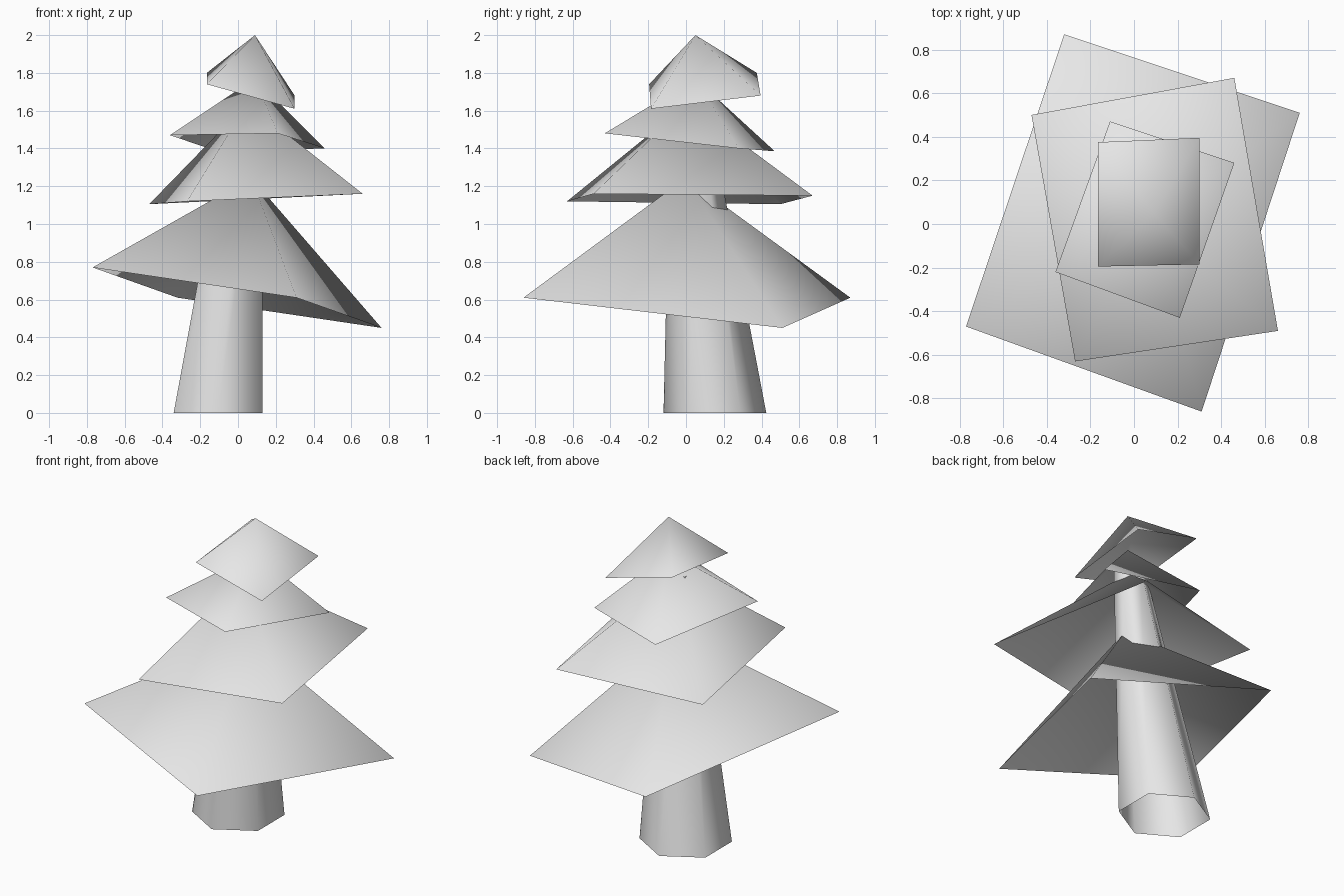
import bpy, bmesh, math
from mathutils import Vector

if "Cube" in bpy.data.objects:
    bpy.data.objects.remove(bpy.data.objects["Cube"])

grey = bpy.data.materials.new("plain_grey")
grey.diffuse_color = (0.8, 0.8, 0.8, 1)
grey.use_nodes = True
grey.node_tree.nodes["Principled BSDF"].inputs["Base Color"].default_value = grey.diffuse_color


def make_object(name, bm):
    """Turn a bmesh into a fully smooth object."""
    bmesh.ops.recalc_face_normals(bm, faces=bm.faces)
    for f in bm.faces:
        f.smooth = True
    mesh = bpy.data.meshes.new(name)
    bm.to_mesh(mesh)
    bm.free()
    mesh.materials.append(grey)
    obj = bpy.data.objects.new(name, mesh)
    bpy.context.collection.objects.link(obj)
    return obj


def foliage_tier(name, apex, corners):
    """Tilted four-sided pyramid shell, open underneath."""
    bm = bmesh.new()
    top = bm.verts.new(apex)
    rim = [bm.verts.new(c) for c in corners]
    for i in range(4):
        bm.faces.new((top, rim[(i + 1) % 4], rim[i]))
    obj = make_object(name, bm)
    # keep the shell normals pointing out and up
    if sum(p.normal.z for p in obj.data.polygons) < 0:
        obj.data.flip_normals()


def hexagon(bm, centre, radius):
    ring = []
    for i in range(6):
        a = math.radians(90 + 60 * i)
        ring.append(bm.verts.new(Vector(centre) + radius * Vector((math.cos(a), math.sin(a), 0))))
    return ring


# leaning six-sided trunk, open at both ends
bm = bmesh.new()
low = hexagon(bm, (-0.105, 0.153, 0), 0.272)
high = hexagon(bm, (0.045, 0.015, 1.65), 0.095)
for i in range(6):
    j = (i + 1) % 6
    bm.faces.new((low[i], low[j], high[j], high[i]))
make_object("trunk", bm)

# four foliage tiers from the bottom up
foliage_tier("lowest_tier", (0.07, 0.0, 1.245),
             [(-0.32, 0.87, 0.61), (0.76, 0.51, 0.45), (0.31, -0.86, 0.61), (-0.77, -0.47, 0.77)])
foliage_tier("second_tier", (0.05, 0.01, 1.64),
             [(-0.47, 0.50, 1.105), (0.46, 0.67, 1.15), (0.66, -0.49, 1.16), (-0.27, -0.63, 1.12)])
foliage_tier("third_tier", (0.09, 0.05, 1.77),
             [(-0.11, 0.47, 1.385), (0.46, 0.28, 1.40), (0.21, -0.43, 1.48), (-0.36, -0.22, 1.47)])
foliage_tier("top_tier", (0.09, 0.05, 2.0),
             [(-0.165, 0.375, 1.80), (0.30, 0.395, 1.68), (0.30, -0.185, 1.61), (-0.165, -0.195, 1.74)])
